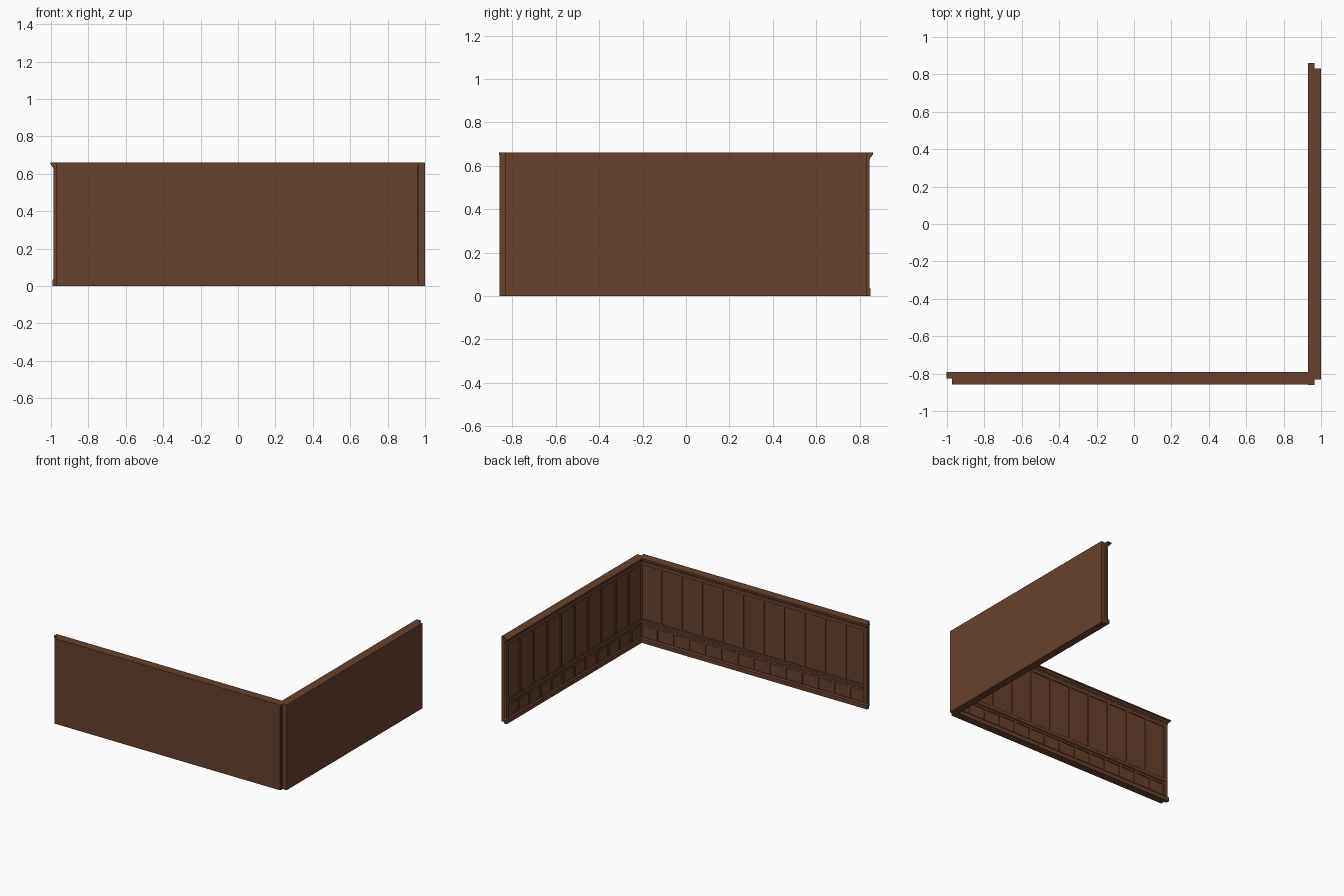
import bpy, bmesh

if "Cube" in bpy.data.objects:
    bpy.data.objects.remove(bpy.data.objects["Cube"])

wood = bpy.data.materials.new("brown_wood")
wood.diffuse_color = (0.14, 0.053, 0.026, 1)
wood.use_nodes = True
wood.node_tree.nodes["Principled BSDF"].inputs["Base Color"].default_value = wood.diffuse_color

H = 0.66        # wall height
SLAB = 0.034    # backing thickness


def wall(name, half, place, n_upper, n_lower):
    """One wainscot wall: u along it, d out of its room side, z up."""

    def finish(bm, part):
        bmesh.ops.recalc_face_normals(bm, faces=bm.faces)
        me = bpy.data.meshes.new(part)
        bm.to_mesh(me)
        bm.free()
        me.materials.append(wood)
        bpy.context.collection.objects.link(bpy.data.objects.new(name + "_" + part, me))

    def stack(bm, rings):
        """Loft rectangles (u0, u1, d0, d1, z) from bottom to top."""
        prev = None
        for u0, u1, d0, d1, z in rings:
            ring = [bm.verts.new(place(u, d, z))
                    for u, d in ((u0, d0), (u1, d0), (u1, d1), (u0, d1))]
            if prev:
                for i in range(4):
                    j = (i + 1) % 4
                    bm.faces.new((prev[i], prev[j], ring[j], ring[i]))
            else:
                bm.faces.new(ring[::-1])
            prev = ring
        bm.faces.new(prev)

    def box(bm, u0, u1, d0, d1, z0, z1):
        stack(bm, [(u0, u1, d0, d1, z0), (u0, u1, d0, d1, z1)])

    def moulding(part, profile):
        """Profile of (projection, z) wrapped round the front and both ends."""
        bm = bmesh.new()
        stack(bm, [(-half - d * 0.85, half + d * 0.85, 0, d, z) for d, z in profile])
        finish(bm, part)

    # plain backing and recessed field
    bm = bmesh.new()
    box(bm, -half, half, -SLAB, 0, 0, H)
    finish(bm, "backing")
    bm = bmesh.new()
    box(bm, -half, half, 0, 0.007, 0.02, H - 0.01)
    finish(bm, "field")

    # base board and crown
    moulding("base_board", [(0.024, 0), (0.024, 0.03), (0.017, 0.04)])
    moulding("crown", [(0.017, 0.625), (0.021, 0.635), (0.026, 0.638),
                       (0.031, 0.648), (0.035, 0.65), (0.035, H)])

    # end posts
    bm = bmesh.new()
    for s in (-1, 1):
        a, b = sorted((s * (half - 0.018), s * (half + 0.014)))
        box(bm, a, b, 0, 0.016, 0.035, 0.63)
    finish(bm, "end_posts")

    # chair rail and frieze rail
    e = half - 0.018
    bm = bmesh.new()
    stack(bm, [(-e, e, 0, d, z) for d, z in
               [(0.015, 0.13), (0.015, 0.145), (0.022, 0.15),
                (0.022, 0.162), (0.015, 0.167), (0.015, 0.18)]])
    finish(bm, "chair_rail")
    bm = bmesh.new()
    box(bm, -e, e, 0, 0.015, 0.60, 0.63)
    finish(bm, "frieze_rail")

    # vertical battens between the panels
    for part, n, z0, z1 in (("upper_battens", n_upper, 0.18, 0.60),
                            ("lower_battens", n_lower, 0.04, 0.13)):
        bm = bmesh.new()
        for i in range(1, n):
            u = -half + 2 * half * i / n
            box(bm, u - 0.009, u + 0.009, 0, 0.014, z0, z1)
        finish(bm, part)


wall("front_wall", 0.967, lambda u, d, z: (u - 0.005, -0.825 + d, z), 11, 14)
wall("side_wall", 0.831, lambda u, d, z: (0.965 - d, u, z), 10, 12)
